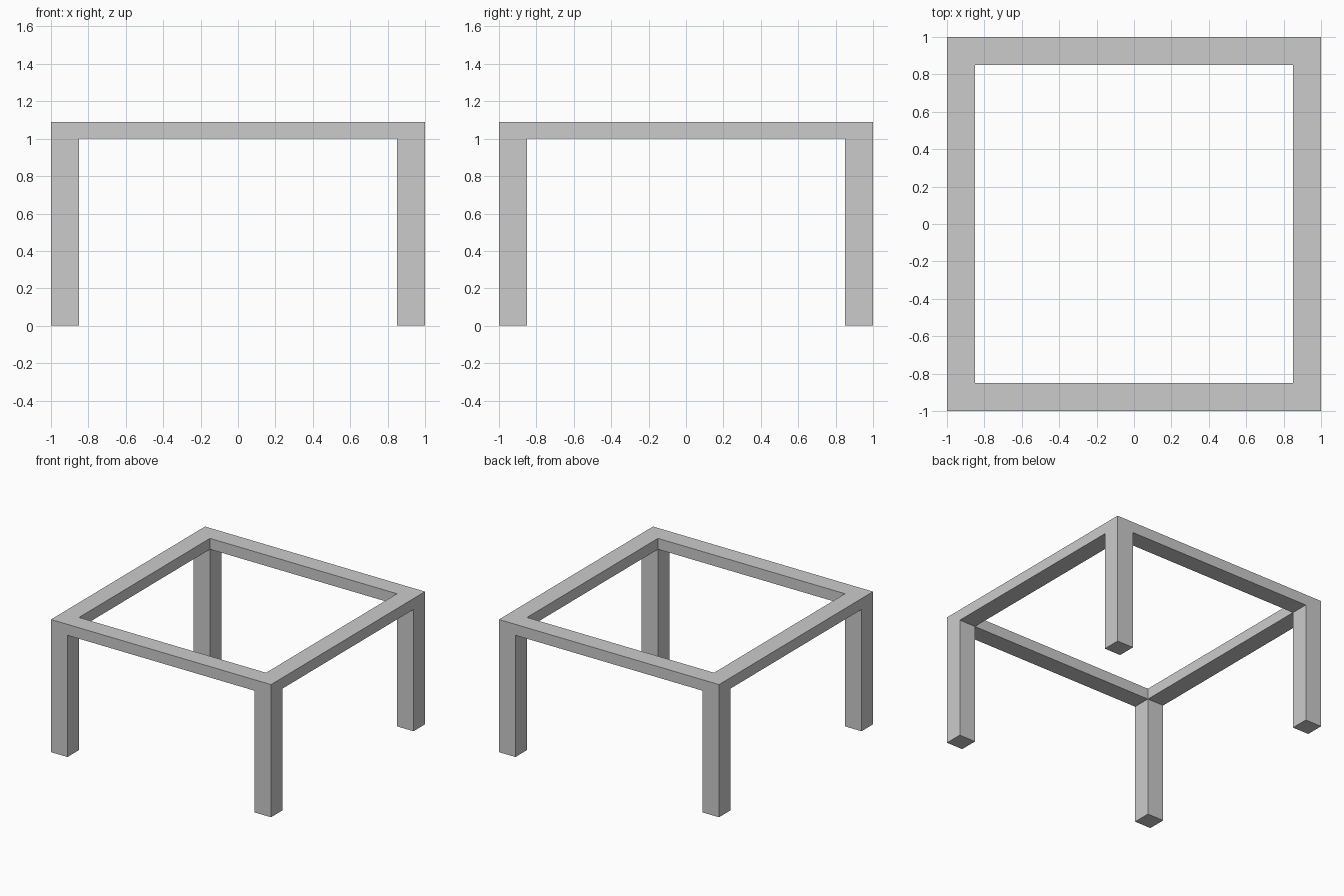
import bpy
import bmesh

if "Cube" in bpy.data.objects:
    bpy.data.objects.remove(bpy.data.objects["Cube"])

OUT, INN = 1.0, 0.85        # outer and inner half widths
LEG_H, TOP_Z = 1.0, 1.09

bm = bmesh.new()
c = (-OUT, -INN, INN, OUT)
v = [[bm.verts.new((x, y, LEG_H)) for y in c] for x in c]

# Underside of the square frame: a 3 x 3 grid without its centre
corners = []
for i in range(3):
    for j in range(3):
        if (i, j) == (1, 1):
            continue
        f = bm.faces.new((v[i][j], v[i + 1][j], v[i + 1][j + 1], v[i][j + 1]))
        if i != 1 and j != 1:
            corners.append(f)


def extrude(faces, z, keep):
    """Extrude faces and move the new end to height z."""
    r = bmesh.ops.extrude_face_region(bm, geom=faces, use_keep_orig=keep)
    for e in r["geom"]:
        if isinstance(e, bmesh.types.BMVert):
            e.co.z = z


# Rails rise from the underside, legs drop from its corners
extrude(list(bm.faces), TOP_Z, True)
extrude(corners, 0.0, False)

bmesh.ops.recalc_face_normals(bm, faces=bm.faces)
mesh = bpy.data.meshes.new("table_frame")
bm.to_mesh(mesh)
bm.free()
bpy.context.collection.objects.link(bpy.data.objects.new("table_frame", mesh))
